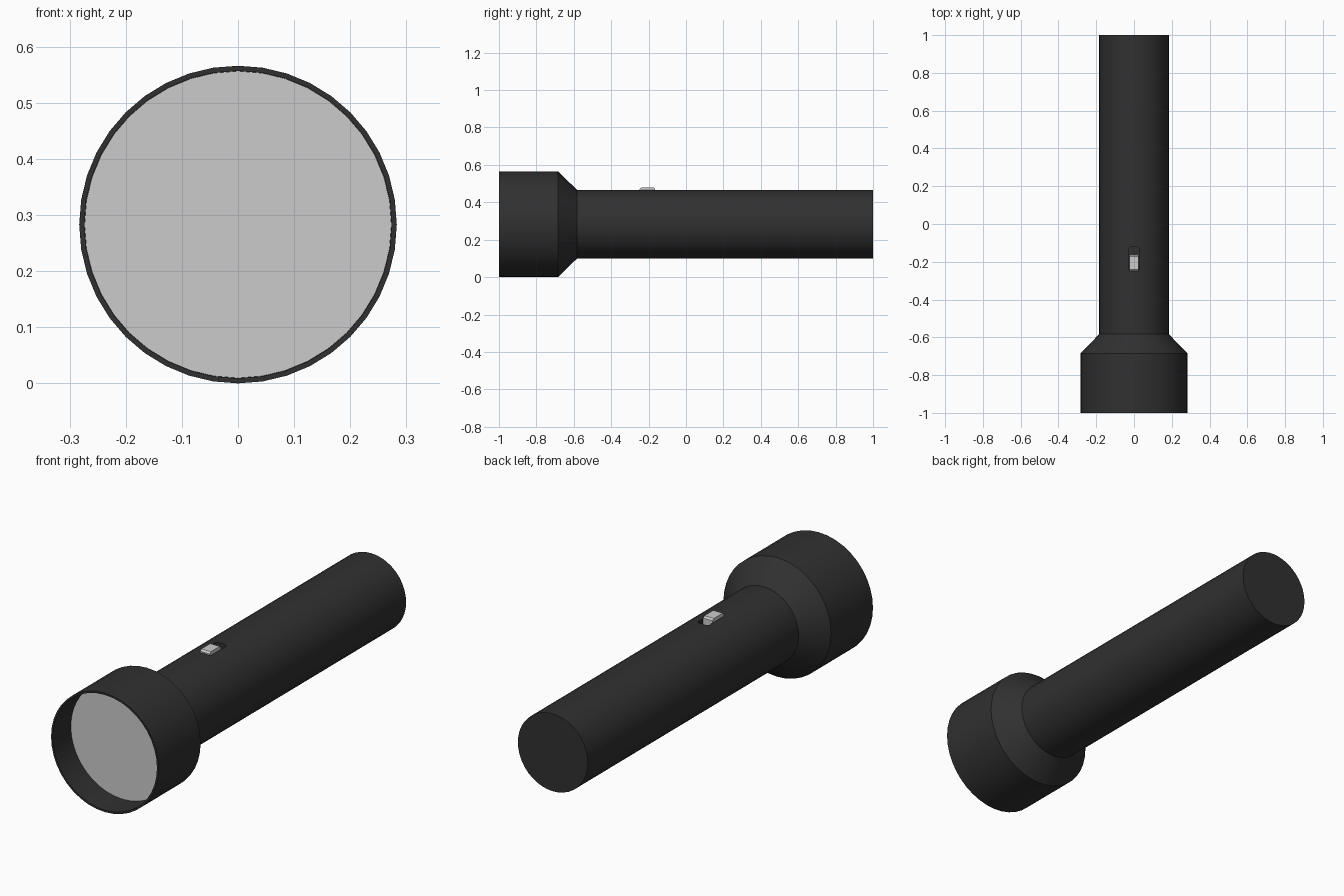
import bpy, bmesh, math

if "Cube" in bpy.data.objects:
    bpy.data.objects.remove(bpy.data.objects["Cube"])

SIDES = 40
AXIS_Z = 0.283
HEAD_R, INNER_R, BODY_R = 0.283, 0.274, 0.184
LENS_Y = -0.865


def material(name, value):
    m = bpy.data.materials.new(name)
    m.diffuse_color = (value, value, value, 1)
    m.use_nodes = True
    m.node_tree.nodes["Principled BSDF"].inputs["Base Color"].default_value = m.diffuse_color
    return m


def finish(bm, name, mat=None):
    bmesh.ops.remove_doubles(bm, verts=bm.verts, dist=1e-5)
    bmesh.ops.recalc_face_normals(bm, faces=bm.faces)
    mesh = bpy.data.meshes.new(name)
    bm.to_mesh(mesh)
    bm.free()
    ob = bpy.data.objects.new(name, mesh)
    bpy.context.collection.objects.link(ob)
    if mat:
        mesh.materials.append(mat)
    return ob


def lathe(name, profile, mat=None):
    """Spin (radius, y) points about the torch axis, capping both ends."""
    bm = bmesh.new()
    rings = []
    for r, y in profile:
        rings.append([bm.verts.new((r * math.cos(a), y, AXIS_Z + r * math.sin(a)))
                      for a in (2 * math.pi * i / SIDES for i in range(SIDES))])
    for a, b in zip(rings, rings[1:]):
        for i in range(SIDES):
            j = (i + 1) % SIDES
            bm.faces.new((a[i], a[j], b[j], b[i]))
    bm.faces.new(rings[0])
    bm.faces.new(rings[-1])
    return finish(bm, name, mat)


def box(name, lo, hi, mat=None):
    bm = bmesh.new()
    bmesh.ops.create_cube(bm, size=1)
    for v in bm.verts:
        v.co = [l + (c + 0.5) * (h - l) for c, l, h in zip(v.co, lo, hi)]
    return bm, name, mat


def activate(ob):
    bpy.ops.object.select_all(action='DESELECT')
    ob.select_set(True)
    bpy.context.view_layer.objects.active = ob


black = material("black_casing", 0.03)

# Casing: recessed front, wide head, cone and straight handle
casing = lathe("torch_casing", [
    (INNER_R, LENS_Y + 0.02), (INNER_R, -1), (HEAD_R, -1), (HEAD_R, -0.685),
    (BODY_R, -0.583), (BODY_R, 1)], black)

# Lens set back inside the head
lathe("lens", [(INNER_R - 0.0005, LENS_Y), (INNER_R - 0.0005, LENS_Y + 0.019)])

# Switch slot with rounded corners, cut into the top of the handle
bm, name, _ = box("slot_cutter", (-0.029, -0.25, 0.435), (0.029, -0.122, 0.55))
upright = [e for e in bm.edges if abs(e.verts[0].co.z - e.verts[1].co.z) > 0.05]
bmesh.ops.bevel(bm, geom=upright, offset=0.012, segments=3, profile=0.5, affect='EDGES')
cutter = finish(bm, name, black)
cutter.hide_render = True
cut = casing.modifiers.new("slot", 'BOOLEAN')
cut.operation = 'DIFFERENCE'
cut.solver = 'EXACT'
cut.object = cutter
activate(casing)
bpy.ops.object.modifier_apply(modifier=cut.name)
bpy.data.objects.remove(cutter)
activate(casing)
bpy.ops.object.shade_smooth_by_angle(angle=math.radians(30))

# Sliding switch with chamfered top ends
bm, name, mat = box("switch", (-0.025, -0.248, 0.435), (0.025, -0.165, 0.479))
ends = [e for e in bm.edges if all(v.co.z > 0.47 for v in e.verts)
        and abs(e.verts[0].co.y - e.verts[1].co.y) < 0.001]
bmesh.ops.bevel(bm, geom=ends, offset=0.008, segments=1, affect='EDGES')
finish(bm, name, mat)
